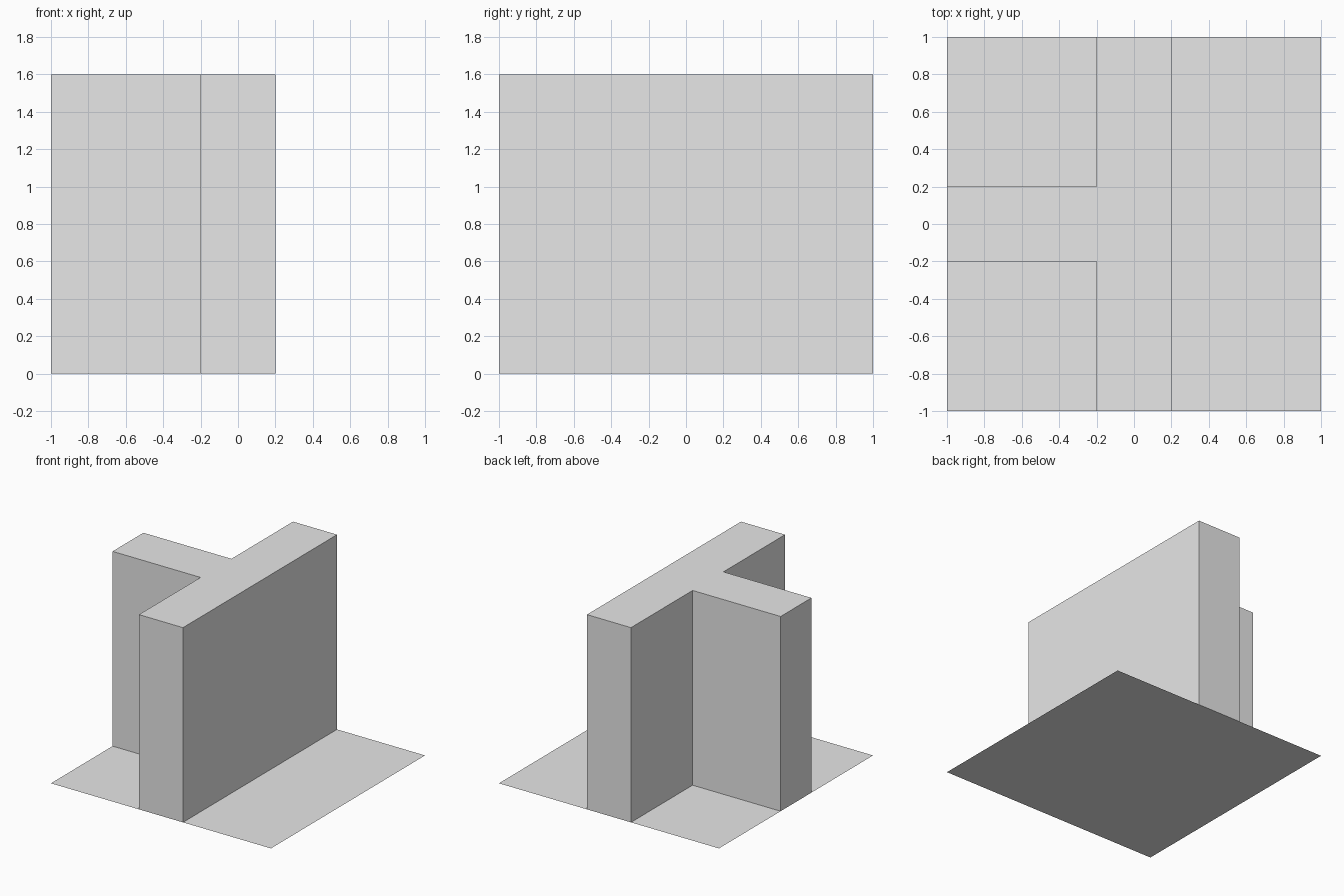
import bpy
import bmesh

cube = bpy.data.objects.get("Cube")
if cube:
    bpy.data.objects.remove(cube, do_unlink=True)

HALF = 1.0      # half the ground sheet's side
WALL = 0.2      # half the wall thickness
HEIGHT = 1.6

grey = bpy.data.materials.new("light_grey")
grey.use_nodes = True
grey.diffuse_color = (0.8, 0.8, 0.8, 1)
grey.node_tree.nodes["Principled BSDF"].inputs["Base Color"].default_value = grey.diffuse_color


def slab(name, outline, height=0.0):
    """Flat outline at z = 0, raised into an open-bottomed block if it has height."""
    bm = bmesh.new()
    face = bm.faces.new([bm.verts.new((x, y, 0)) for x, y in outline])
    if height:
        sides = bmesh.ops.extrude_face_region(bm, geom=[face])["geom"]
        top = [v for v in sides if isinstance(v, bmesh.types.BMVert)]
        bmesh.ops.translate(bm, verts=top, vec=(0, 0, height))
        # the ground sheet closes the underside
        low = [f for f in bm.faces if all(v.co.z < 0.01 for v in f.verts)]
        bmesh.ops.delete(bm, geom=low, context='FACES_ONLY')
        bmesh.ops.recalc_face_normals(bm, faces=bm.faces)
    mesh = bpy.data.meshes.new(name)
    bm.to_mesh(mesh)
    bm.free()
    mesh.materials.append(grey)
    obj = bpy.data.objects.new(name, mesh)
    bpy.context.collection.objects.link(obj)
    return obj


# Thin square sheet under the walls
slab("ground_sheet", [(-HALF, -HALF), (HALF, -HALF), (HALF, HALF), (-HALF, HALF)])

# Long wall with a cross wall reaching the -x edge, as one T-shaped block
half_t = [(WALL, HALF), (-WALL, HALF), (-WALL, WALL), (-HALF, WALL)]
slab("t_shaped_wall", half_t + [(x, -y) for x, y in reversed(half_t)], HEIGHT)
